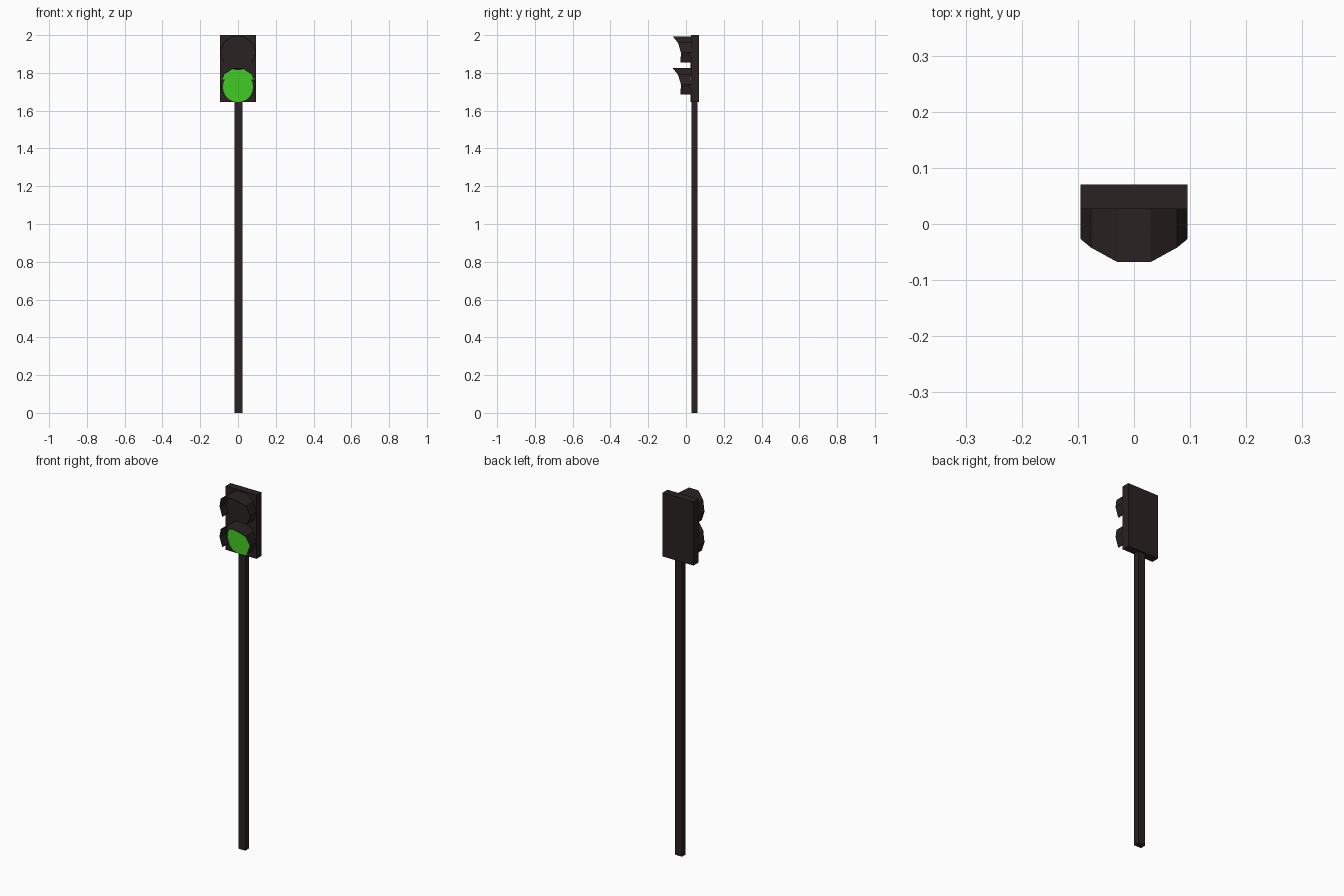
import bpy, bmesh, math

if "Cube" in bpy.data.objects:
    bpy.data.objects.remove(bpy.data.objects["Cube"])


def material(name, rgb):
    m = bpy.data.materials.new(name)
    m.diffuse_color = (*rgb, 1)
    m.use_nodes = True
    m.node_tree.nodes["Principled BSDF"].inputs["Base Color"].default_value = m.diffuse_color
    return m


DARK = material("dark_brown", (0.024, 0.016, 0.016))
GREEN = material("signal_green", (0.055, 0.60, 0.018))


def finish(name, bm, mat):
    bmesh.ops.recalc_face_normals(bm, faces=bm.faces[:])
    me = bpy.data.meshes.new(name)
    bm.to_mesh(me)
    bm.free()
    me.materials.append(mat)
    ob = bpy.data.objects.new(name, me)
    bpy.context.collection.objects.link(ob)
    return ob


def box(name, x0, x1, y0, y1, z0, z1, mat):
    bm = bmesh.new()
    bmesh.ops.create_cube(bm, size=1)
    for v in bm.verts:
        v.co = ((x0 + x1) / 2 + v.co.x * (x1 - x0),
                (y0 + y1) / 2 + v.co.y * (y1 - y0),
                (z0 + z1) / 2 + v.co.z * (z1 - z0))
    return finish(name, bm, mat)


def plate(name, pts, y0, y1, mat):
    # flat outline in x/z given a small thickness along y
    bm = bmesh.new()
    front = [bm.verts.new((x, y0, z)) for x, z in pts]
    back = [bm.verts.new((x, y1, z)) for x, z in pts]
    bm.faces.new(front)
    bm.faces.new(back)
    n = len(pts)
    for i in range(n):
        j = (i + 1) % n
        bm.faces.new((front[i], front[j], back[j], back[i]))
    return finish(name, bm, mat)


def ring(deg, cz, k=1.0):
    a = math.radians(deg)
    return 0.095 * k * math.sin(a), cz + 0.09 * k * math.cos(a)


def visor(name, cz):
    # open ten-sided hood, longest at the top
    reach = {18: -0.068, 54: -0.042, 90: -0.027, 126: -0.029}
    bm = bmesh.new()
    rows = []
    for d in range(-126, 127, 36):
        x, z = ring(d, cz)
        rows.append((bm.verts.new((x, reach[abs(d)], z)),
                     bm.verts.new((x, 0.03, z))))
    for a, b in zip(rows, rows[1:]):
        bm.faces.new((a[0], b[0], b[1], a[1]))
    ob = finish(name, bm, DARK)
    # thin wall growing inwards, whichever way the normals settled
    poly = ob.data.polygons[3]
    outward = poly.normal.x * poly.center.x + poly.normal.z * (poly.center.z - cz) > 0
    mod = ob.modifiers.new("wall", "SOLIDIFY")
    mod.thickness = 0.003
    mod.offset = -1 if outward else 1


# Pole and signal housing
box("pole", -0.019, 0.024, 0.03, 0.062, 0, 1.66, DARK)
box("housing", -0.095, 0.095, 0.027, 0.07, 1.645, 2.0, DARK)

# Lamps with their hoods
for label, cz, mat in (("upper", 1.908, DARK), ("lower", 1.739, GREEN)):
    visor(label + "_visor", cz)
    lz = cz - 0.014
    lens = [(0.08 * math.sin(math.tau * i / 20), lz + 0.08 * math.cos(math.tau * i / 20))
            for i in range(20)]
    plate(label + "_lens", lens, 0.023, 0.03, mat)

# Green glow panel tucked under the lower hood
plate("lower_glow", [ring(d, 1.739, 0.97) for d in (-72, -54, -18, 18, 54, 72)],
      0.025, 0.03, GREEN)
